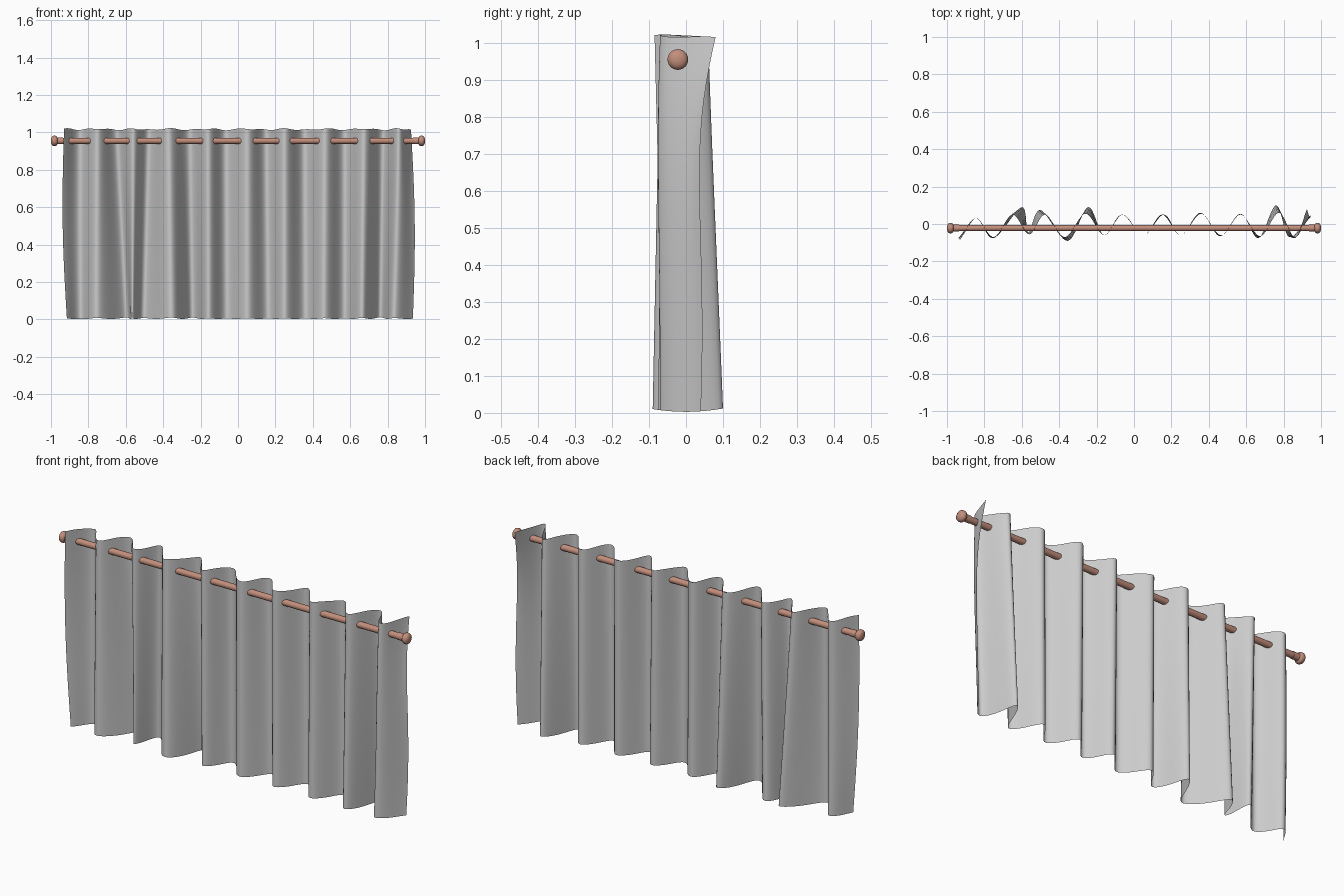
import bpy, math
from mathutils import Vector

cube = bpy.data.objects.get("Cube")
if cube:
    bpy.data.objects.remove(cube, do_unlink=True)


def material(name, colour, roughness):
    m = bpy.data.materials.new(name)
    m.use_nodes = True
    m.diffuse_color = (*colour, 1)
    bsdf = m.node_tree.nodes["Principled BSDF"]
    bsdf.inputs["Base Color"].default_value = (*colour, 1)
    bsdf.inputs["Roughness"].default_value = roughness
    return m


fabric = material("light grey fabric", (0.6, 0.6, 0.6), 0.8)
copper = material("copper brown", (0.54, 0.27, 0.2), 0.5)


def build(name, verts, faces, mat):
    mesh = bpy.data.meshes.new(name)
    mesh.from_pydata(verts, [], faces)
    mesh.materials.append(mat)
    obj = bpy.data.objects.new(name, mesh)
    bpy.context.collection.objects.link(obj)
    for p in mesh.polygons:
        p.use_smooth = True
    return obj


def spline(points, steps):
    """Smooth path through the fold extremes."""
    ext = [points[0] * 2 - points[1]] + points + [points[-1] * 2 - points[-2]]
    path = []
    for a, b, c, d in zip(ext, ext[1:], ext[2:], ext[3:]):
        for i in range(steps):
            t = i / steps
            path.append(0.5 * (2 * b + (c - a) * t + (2 * a - 5 * b + 4 * c - d) * t ** 2
                               + (3 * b - a - 3 * c + d) * t ** 3))
    return path + [points[-1]]


# Fold extremes as (x, y), alternating front and back, at the hem and the top
top_folds = [(-.93, -.085), (-.845, .03), (-.75, -.07), (-.65, .05), (-.56, -.055),
             (-.475, .05), (-.37, -.07), (-.26, .055), (-.16, -.06), (-.065, .05),
             (.05, -.06), (.15, .05), (.25, -.06), (.355, .06), (.465, -.06),
             (.57, .05), (.675, -.065), (.775, .06), (.86, -.07), (.925, .08)]
hem_folds = [(-.915, -.06), (-.84, .03), (-.75, -.075), (-.6, .09), (-.565, -.045),
             (-.5, .075), (-.355, -.09), (-.245, .09), (-.16, -.06), (-.06, .05),
             (.05, -.06), (.16, .05), (.25, -.06), (.36, .055), (.46, -.065),
             (.57, .055), (.665, -.075), (.76, .1), (.83, -.07), (.935, .04)]
top_path = spline([Vector(p) for p in top_folds], 12)
hem_path = spline([Vector(p) for p in hem_folds], 12)

# Curtain, blended from hem to top
rows, cols = 24, len(top_path)
verts = []
for r in range(rows + 1):
    t = r / rows
    for i, (a, b) in enumerate(zip(hem_path, top_path)):
        u = i / (cols - 1)
        p = a.lerp(b, t)
        side = (2 * u - 1) ** 15
        x = p.x + 0.015 * side * math.sin(math.pi * t)
        y = p.y - 0.03 * max(side, 0) * math.sin(math.pi * t ** 2)
        low = 0.003 + 0.9 * p.y ** 2
        high = 1.017 - 0.05 * p.y + 0.003 * math.sin(i * 0.45)
        verts.append((x, y, low + (high - low) * t))
faces = [(r * cols + i, r * cols + i + 1, (r + 1) * cols + i + 1, (r + 1) * cols + i)
         for r in range(rows) for i in range(cols - 1)]
build("curtain", verts, faces, fabric)


# Rod and end knobs, turned around the x axis
def lathe(name, profile, mirror=1, sides=24):
    verts = [(mirror * x, -0.022 + r * math.cos(2 * math.pi * k / sides),
              0.955 + r * math.sin(2 * math.pi * k / sides))
             for x, r in profile for k in range(sides)]
    n = len(profile)
    faces = []
    for j in range(n - 1):
        for k in range(sides):
            q = (k + 1) % sides
            f = [j * sides + k, j * sides + q, (j + 1) * sides + q, (j + 1) * sides + k]
            faces.append(f if mirror < 0 else f[::-1])
    first = list(range(sides))
    last = [(n - 1) * sides + k for k in first]
    faces += [first[::-1], last] if mirror < 0 else [first, last[::-1]]
    obj = build(name, verts, faces, copper)
    obj.data.set_sharp_from_angle(angle=math.radians(40))
    return obj


lathe("rod", [(0.97, 0.016), (-0.97, 0.016)])
knob = [(0.935, 0.018), (0.966, 0.018), (0.969, 0.024), (0.976, 0.028),
        (0.985, 0.028), (0.993, 0.024), (0.998, 0.016), (1.0, 0.006)]
for name, side in (("left_knob", 1), ("right_knob", -1)):
    lathe(name, knob, side)
